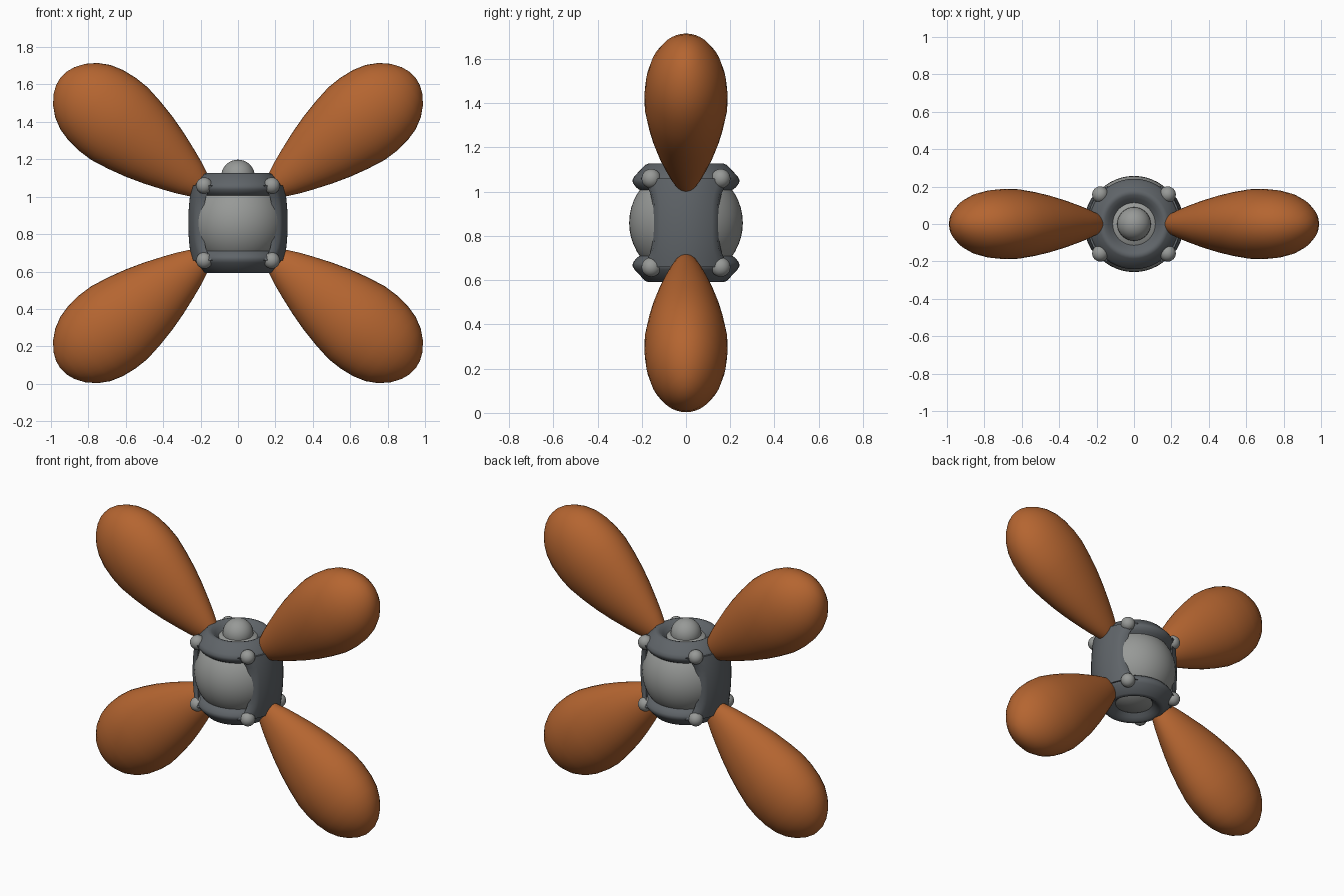
import bpy, bmesh, math
from mathutils import Vector, Matrix

cube = bpy.data.objects.get("Cube")
if cube:
    bpy.data.objects.remove(cube, do_unlink=True)

MID = 0.859  # height of the core's centre


def material(name, rgb):
    m = bpy.data.materials.new(name)
    m.use_nodes = True
    m.diffuse_color = (*rgb, 1)
    m.node_tree.nodes["Principled BSDF"].inputs["Base Color"].default_value = (*rgb, 1)
    return m


ORANGE = material("burnt_orange", (0.46, 0.13, 0.03))
LIGHT = material("light_grey", (0.31, 0.32, 0.31))
DARK = material("slate_grey", (0.115, 0.128, 0.14))


def finish(name, bm, mat, angle=60):
    bmesh.ops.remove_doubles(bm, verts=bm.verts, dist=0.0001)
    bmesh.ops.recalc_face_normals(bm, faces=bm.faces)
    mesh = bpy.data.meshes.new(name)
    bm.to_mesh(mesh)
    bm.free()
    mesh.materials.append(mat)
    ob = bpy.data.objects.new(name, mesh)
    bpy.context.collection.objects.link(ob)
    bpy.ops.object.select_all(action="DESELECT")
    ob.select_set(True)
    bpy.context.view_layer.objects.active = ob
    bpy.ops.object.shade_smooth_by_angle(angle=math.radians(angle))
    return ob


def ball(name, centre, radius, mat, segments=24):
    bm = bmesh.new()
    bmesh.ops.create_uvsphere(bm, u_segments=segments, v_segments=segments // 2,
                              radius=radius, matrix=Matrix.Translation(centre))
    return finish(name, bm, mat)


def lathe(profile, steps, closed=False):
    """Revolve (radius, height) points about z."""
    bm = bmesh.new()
    verts = [bm.verts.new((r, 0, h)) for r, h in profile]
    edges = [bm.edges.new(pair) for pair in zip(verts, verts[1:])]
    if closed:
        edges.append(bm.edges.new((verts[-1], verts[0])))
    bmesh.ops.spin(bm, geom=verts + edges, axis=(0, 0, 1), cent=(0, 0, 0),
                   angle=math.tau, steps=steps)
    return bm


# Core sphere and the knob on top
ball("core_sphere", (0, 0, MID), 0.257, LIGHT, 48)
ball("top_knob", (0, 0, 1.108), 0.09, LIGHT, 32)

# Collar rings around the top and bottom openings
COLLAR = [(0.11, 0.226), (0.135, 0.25), (0.155, 0.264), (0.17, 0.268), (0.185, 0.262),
          (0.232, 0.212), (0.242, 0.195), (0.24, 0.18), (0.225, 0.16), (0.2, 0.142)]
for side, label in ((1, "top"), (-1, "bottom")):
    bm = lathe(COLLAR, 48, closed=True)
    bmesh.ops.transform(bm, verts=bm.verts,
                        matrix=Matrix.Translation((0, 0, MID)) @ Matrix.Scale(side, 4, (0, 0, 1)))
    finish(label + "_collar", bm, DARK)

# Curved side panels joining the collars, flared at both ends
N = 12
for side, label in ((1, "left"), (-1, "right")):
    bm = bmesh.new()
    bmesh.ops.create_grid(bm, x_segments=N, y_segments=N, size=1)
    for v in bm.verts:
        a, t = v.co.x, v.co.y
        y = a * (0.142 + 0.05 * t ** 4)
        dz = 0.2 * t
        x = math.sqrt(0.266 ** 2 - y * y) - 0.45 * dz * dz
        v.co = (side * x, y, MID + dz)
    # Inner skin follows the outer one, closing the rim
    outer = list(bm.faces)
    rim = bmesh.ops.extrude_face_region(bm, geom=outer)["geom"]
    for v in rim:
        if isinstance(v, bmesh.types.BMVert):
            v.co.x *= 0.82
            v.co.y *= 1.06
    finish(label + "_side_panel", bm, DARK, 70)

# Rivets at the eight corners
for sx, lr in ((1, "left"), (-1, "right")):
    for sy, fb in ((-1, "front"), (1, "back")):
        for sz, tb in ((1, "top"), (-1, "bottom")):
            ball(f"{tb}_{fb}_{lr}_rivet", (sx * 0.18, sy * 0.157, MID + sz * 0.2),
                 0.044, LIGHT)

# Four teardrop lobes spreading from the corners
LOBE = [(0, -0.03), (0.05, -0.03), (0.075, 0.01), (0.108, 0.08), (0.136, 0.15),
        (0.173, 0.25), (0.204, 0.35), (0.228, 0.45), (0.246, 0.55), (0.247, 0.63),
        (0.238, 0.71), (0.218, 0.78), (0.185, 0.84), (0.14, 0.89), (0.09, 0.925),
        (0.045, 0.943), (0, 0.949)]
along = Vector((0.79, 0, 0.613))
across = Vector((-0.613, 0, 0.79))
for sx, lr in ((1, "left"), (-1, "right")):
    for sz, tb in ((1, "upper"), (-1, "lower")):
        bm = lathe(LOBE, 40)
        for v in bm.verts:
            p = Vector((0.2, 0, 0.195)) + along * v.co.z + across * v.co.x
            v.co = (sx * p.x, 0.76 * v.co.y, MID + sz * p.z)
        finish(f"{tb}_{lr}_lobe", bm, ORANGE)
